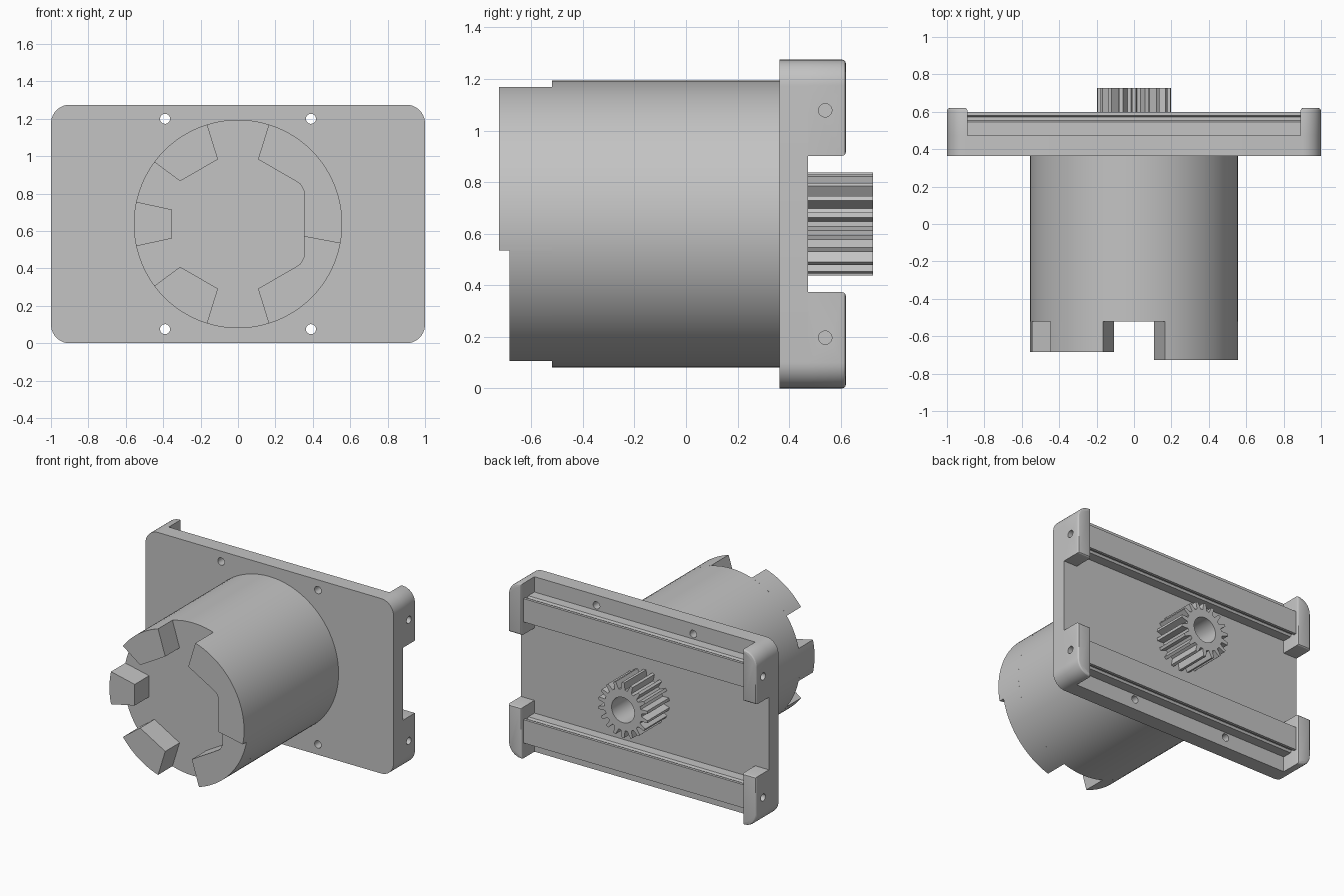
import bpy, bmesh
from math import sin, cos, pi, radians

if "Cube" in bpy.data.objects:
    bpy.data.objects.remove(bpy.data.objects["Cube"], do_unlink=True)

grey = bpy.data.materials.new("plain_grey")
grey.use_nodes = True
colour = (0.55, 0.55, 0.55, 1)
grey.diffuse_color = colour
grey.node_tree.nodes["Principled BSDF"].inputs["Base Color"].default_value = colour

# Shared dimensions
HEIGHT, MID = 1.275, 0.6375
PLATE_FRONT, PLATE_BACK = 0.363, 0.474
POST_BACK, POST_INNER = 0.62, 0.89
RADIUS, FLOOR = 0.557, -0.52


def prism(name, outline, start, end, axis="Y", bevel=0):
    """Extrude a closed outline along Y (x, z points) or X (y, z points)."""
    bm = bmesh.new()

    def ring(d):
        return [bm.verts.new((a, d, b) if axis == "Y" else (d, a, b)) for a, b in outline]

    first, last = ring(start), ring(end)
    bm.faces.new(first)
    cap = bm.faces.new(last[::-1])
    n = len(outline)
    for i in range(n):
        j = (i + 1) % n
        bm.faces.new((first[i], last[i], last[j], first[j]))
    bmesh.ops.recalc_face_normals(bm, faces=bm.faces[:])
    if bevel:
        bmesh.ops.bevel(bm, geom=list(cap.edges), offset=bevel, segments=3,
                        profile=0.5, affect="EDGES")
    mesh = bpy.data.meshes.new(name)
    bm.to_mesh(mesh)
    bm.free()
    mesh.materials.append(grey)
    obj = bpy.data.objects.new(name, mesh)
    bpy.context.collection.objects.link(obj)
    return obj


def arc(cx, cz, r, a0, a1, steps):
    angles = [radians(a0 + (a1 - a0) * i / steps) for i in range(steps + 1)]
    return [(cx + r * cos(a), cz + r * sin(a)) for a in angles]


def circle(cx, cz, r, steps):
    return arc(cx, cz, r, 0, 360, steps)[:-1]


def drill(obj, outline, start, end, axis="Y"):
    """Cut a straight hole and remove the cutter."""
    cutter = prism("cutter", outline, start, end, axis)
    mod = obj.modifiers.new("hole", "BOOLEAN")
    mod.operation, mod.solver, mod.object = "DIFFERENCE", "EXACT", cutter
    bpy.context.view_layer.objects.active = obj
    bpy.ops.object.modifier_apply(modifier=mod.name)
    bpy.data.objects.remove(cutter, do_unlink=True)


parts = []

# Mounting plate with rounded corners and four through holes
corner = 0.1
outline = []
for k, (sx, sz) in enumerate([(1, 1), (-1, 1), (-1, -1), (1, -1)]):
    outline += arc(sx * (1 - corner), MID + sz * (MID - corner), corner,
                   90 * k, 90 * k + 90, 10)
plate = prism("mounting_plate", outline, PLATE_FRONT, PLATE_BACK)
for x in (-0.39, 0.39):
    for z in (0.075, HEIGHT - 0.075):
        drill(plate, circle(x, z, 0.027, 24), 0.2, 0.7)
parts.append(plate)

# Corner posts, each with a side screw hole
for side, sx in (("left", 1), ("right", -1)):
    for level, sz in (("upper", 1), ("lower", -1)):
        shape = [(POST_INNER, 0.264), (1, 0.264)]
        shape += arc(1 - corner, MID - corner, corner, 0, 90, 10)
        shape += [(POST_INNER, MID)]
        post = prism(f"{level}_{side}_post", [(sx * x, MID + sz * z) for x, z in shape],
                     PLATE_BACK - 0.001, POST_BACK, bevel=0.015)
        drill(post, circle(0.54, MID + sz * 0.441, 0.026, 24), sx * 0.9, sx * 1.1, "X")
        parts.append(post)

# Guide rails with a groove along both edges
half = [(PLATE_BACK, 0.085), (0.545, 0.085), (0.553, 0.07), (0.572, 0.07),
        (0.58, 0.085), (0.6, 0.085)]
for level, sz in (("upper", 1), ("lower", -1)):
    centre = MID + sz * 0.441
    shape = [(y, centre + h) for y, h in half] + [(y, centre - h) for y, h in half[::-1]]
    parts.append(prism(f"{level}_rail", shape, -POST_INNER, POST_INNER, "X"))

# Motor housing
parts.append(prism("motor_housing", circle(0, MID, RADIUS, 96), FLOOR, PLATE_FRONT))


# Crown lugs: radial sides, with inner faces following a soft-cornered hexagon
def lug(name, a0, a1, front):
    steps = max(8, round((a1 - a0) / 2))
    shape = arc(0, MID, RADIUS, a0, a1, steps)
    for i in range(steps, -1, -1):
        deg = a0 + (a1 - a0) * i / steps
        r = min(0.395, 0.353 / cos(radians((deg + 30) % 60 - 30)))
        shape.append((r * cos(radians(deg)), MID + r * sin(radians(deg))))
    parts.append(prism(name, shape, FLOOR, front))


SHORT, TALL = -0.685, -0.726
lug("upper_crown_lug", 107.2, 143.5, SHORT)
lug("side_crown_lug", 167.7, 192.3, SHORT)
lug("lower_crown_lug", 216.5, 252.8, SHORT)
lug("wide_short_crown_lug", -72.8, -10.7, SHORT)
lug("wide_tall_crown_lug", -10.7, 72.8, TALL)

# Pinion gear with a round bore
teeth = 18
shape = []
for t in range(teeth):
    for offset, r in ((-0.32, 0.15), (-0.14, 0.2), (0.14, 0.2), (0.32, 0.15)):
        a = 2 * pi * (t + offset) / teeth
        shape.append((r * sin(a), MID + r * cos(a)))
gear = prism("pinion_gear", shape, PLATE_BACK, 0.726)
drill(gear, circle(0, MID, 0.092, 40), 0.4, 0.8)
parts.append(gear)

# Smooth the round walls, keep the edges crisp
bpy.ops.object.select_all(action="DESELECT")
for obj in parts:
    obj.select_set(True)
bpy.context.view_layer.objects.active = plate
bpy.ops.object.shade_smooth_by_angle(angle=radians(25))
